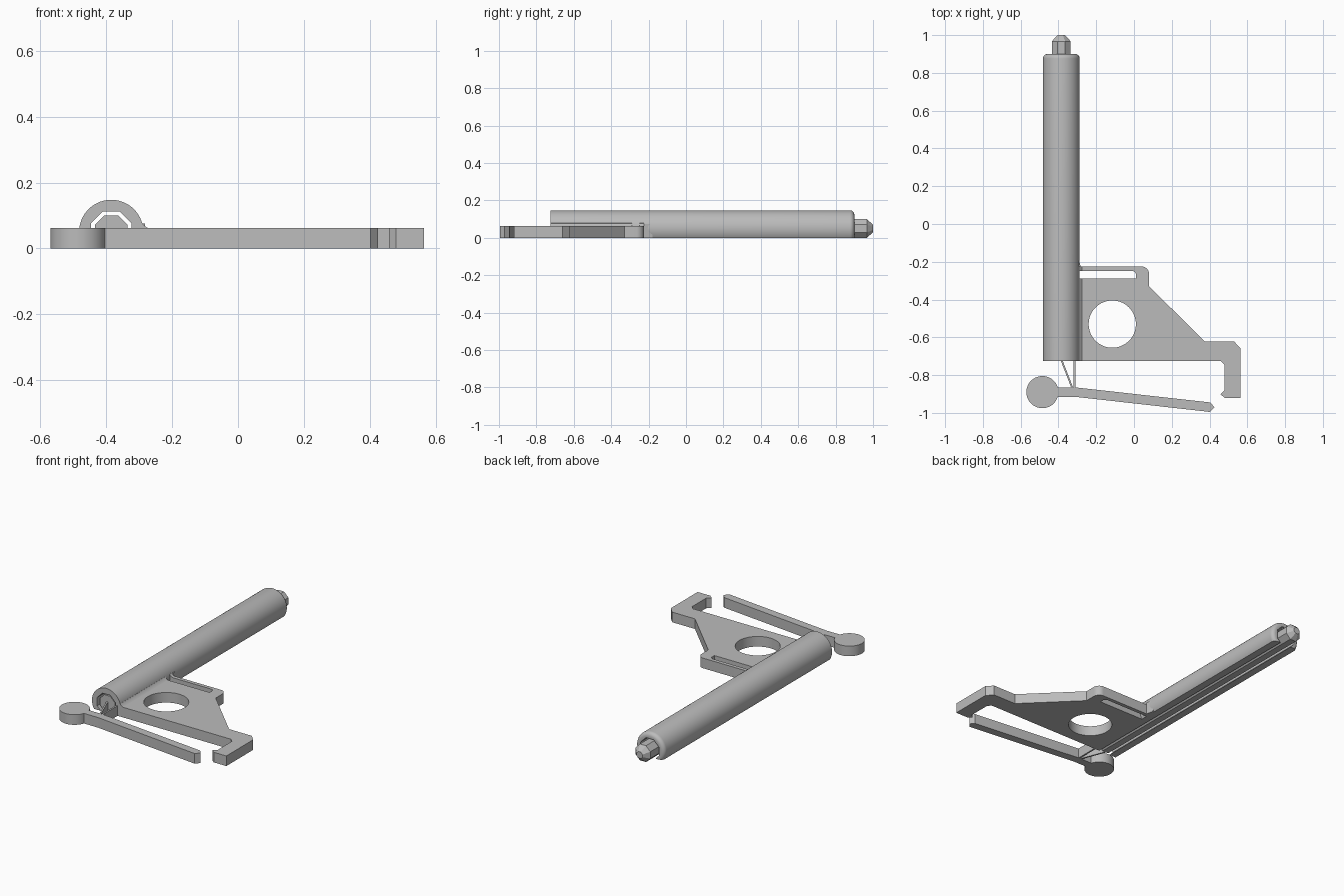
import bpy, bmesh, math
from mathutils import Vector

if "Cube" in bpy.data.objects:
    bpy.data.objects.remove(bpy.data.objects["Cube"])

grey = bpy.data.materials.new("plain grey")
grey.diffuse_color = (0.5, 0.5, 0.5, 1)
grey.use_nodes = True
grey.node_tree.nodes["Principled BSDF"].inputs["Base Color"].default_value = grey.diffuse_color
PLATE = 0.062          # thickness of all flat parts
AX, AZ = -0.385, 0.05  # barrel axis


def finish(ob, smooth=True):
    ob.data.materials.clear()
    ob.data.materials.append(grey)
    bpy.ops.object.select_all(action='DESELECT')
    ob.select_set(True)
    bpy.context.view_layer.objects.active = ob
    if smooth:
        bpy.ops.object.shade_smooth_by_angle(angle=math.radians(25))
    return ob


def arc(cx, cy, r, a0, a1, n):
    return [(cx + r * math.cos(math.radians(a0 + (a1 - a0) * i / n)),
             cy + r * math.sin(math.radians(a0 + (a1 - a0) * i / n))) for i in range(n + 1)]


def flat(name, outlines, height=PLATE):
    """Extruded flat plate; outlines after the first are holes."""
    cu = bpy.data.curves.new(name, 'CURVE')
    cu.dimensions = '2D'
    cu.fill_mode = 'BOTH'
    cu.extrude = height / 2
    for pts in outlines:
        sp = cu.splines.new('POLY')
        sp.points.add(len(pts) - 1)
        for p, (x, y) in zip(sp.points, pts):
            p.co = (x, y, 0, 1)
        sp.use_cyclic_u = True
    ob = bpy.data.objects.new(name, cu)
    bpy.context.collection.objects.link(ob)
    bpy.ops.object.select_all(action='DESELECT')
    ob.select_set(True)
    bpy.context.view_layer.objects.active = ob
    bpy.ops.object.convert(target='MESH')
    ob = bpy.context.view_layer.objects.active
    for v in ob.data.vertices:
        v.co.z += height / 2
    bm = bmesh.new()
    bm.from_mesh(ob.data)
    bmesh.ops.remove_doubles(bm, verts=bm.verts, dist=1e-5)
    bmesh.ops.recalc_face_normals(bm, faces=bm.faces)
    bm.to_mesh(ob.data)
    bm.free()
    return finish(ob)


def loft(name, rings, smooth=True):
    """Closed rings of (x, z) at successive y, capped at both ends."""
    bm = bmesh.new()
    loops = [[bm.verts.new((x, y, z)) for x, z in pts] for y, pts in rings]
    n = len(loops[0])
    for a, b in zip(loops, loops[1:]):
        for i in range(n):
            j = (i + 1) % n
            bm.faces.new((a[i], a[j], b[j], b[i]))
    caps = [bm.faces.new(loops[0]), bm.faces.new(loops[-1])]
    bmesh.ops.recalc_face_normals(bm, faces=bm.faces)
    bmesh.ops.triangulate(bm, faces=caps)
    me = bpy.data.meshes.new(name)
    bm.to_mesh(me)
    bm.free()
    ob = bpy.data.objects.new(name, me)
    bpy.context.collection.objects.link(ob)
    return finish(ob, smooth)


# Barrel: round tube with flat underside and an open octagonal channel
def barrel_section(r):
    cut = math.degrees(math.asin(AZ / r))
    outer = arc(AX, AZ, r, -cut, 180 + cut, 48)
    a, t = 0.062, 0.0257
    half = [(a - (AZ - t) + 0.0005, 0.0), (a, AZ - t), (a, AZ + t), (t, AZ + a)]
    inner = [(AX - x, z) for x, z in half] + [(AX + x, z) for x, z in reversed(half)]
    return outer + inner


R, F = 0.0975, 0.024
rings = [(-0.725, barrel_section(R))]
for i in range(7):
    a = math.pi / 2 * i / 6
    rings.append((0.9 - F + F * math.sin(a), barrel_section(R - F + F * math.cos(a))))
loft("barrel", rings)


# Push rod: octagonal bar with a tapered tip
def octagon(apothem):
    return arc(AX, AZ, apothem / math.cos(math.pi / 8), 22.5, 337.5, 7)


loft("push_rod", [(-0.715, octagon(0.05)), (0.967, octagon(0.05)), (1.0, octagon(0.02))], False)

# Body plate with upper slotted bar, hooked end and finger hole
body = [(-0.31, -0.725), (-0.31, -0.289), (0.01, -0.289), (0.01, -0.27)]
body += arc(-0.01, -0.268, 0.02, 0, 90, 5)
body += [(-0.31, -0.248), (-0.31, -0.225)]
body += arc(0.04, -0.265, 0.04, 90, 0, 8)
body += [(0.08, -0.33), (0.375, -0.622), (0.53, -0.622), (0.565, -0.66), (0.565, -0.92),
         (0.48, -0.92), (0.458, -0.902), (0.48, -0.88), (0.48, -0.745), (0.46, -0.725)]
flat("body_plate", [body, arc(-0.115, -0.53, 0.125, 0, 354.375, 63)])

# Small fillets where the body and bar meet the barrel
fillet = [(-0.31, 0.03), (-0.31, 0.08), (-0.291, 0.078), (-0.285, 0.069), (-0.274, 0.062), (-0.274, 0.03)]
for name, y0, y1 in (("body_fillet", -0.725, -0.289), ("bar_fillet", -0.248, -0.225)):
    loft(name, [(y0, fillet), (y1, fillet)])
flat("bar_web", [[(-0.31, -0.225), (-0.283, -0.225), (-0.293, -0.18), (-0.31, -0.18)]], 0.075)

# Trigger: round finger pad with a long angled arm
pad = arc(-0.485, -0.89, 0.085, 17, 343, 56)
arm = [(-0.31, -0.915), (0.402, -0.995), (0.425, -0.97), (0.405, -0.945), (-0.31, -0.865)]
flat("trigger", [pad + arm])

# Two thin flexible strips joining trigger and barrel
for name, x0, x1 in (("slanted_strip", -0.325, -0.388), ("straight_strip", -0.314, -0.314)):
    w = 0.005
    flat(name, [[(x0 - w, -0.872), (x0 + w, -0.872), (x1 + w, -0.71), (x1 - w, -0.71)]])
